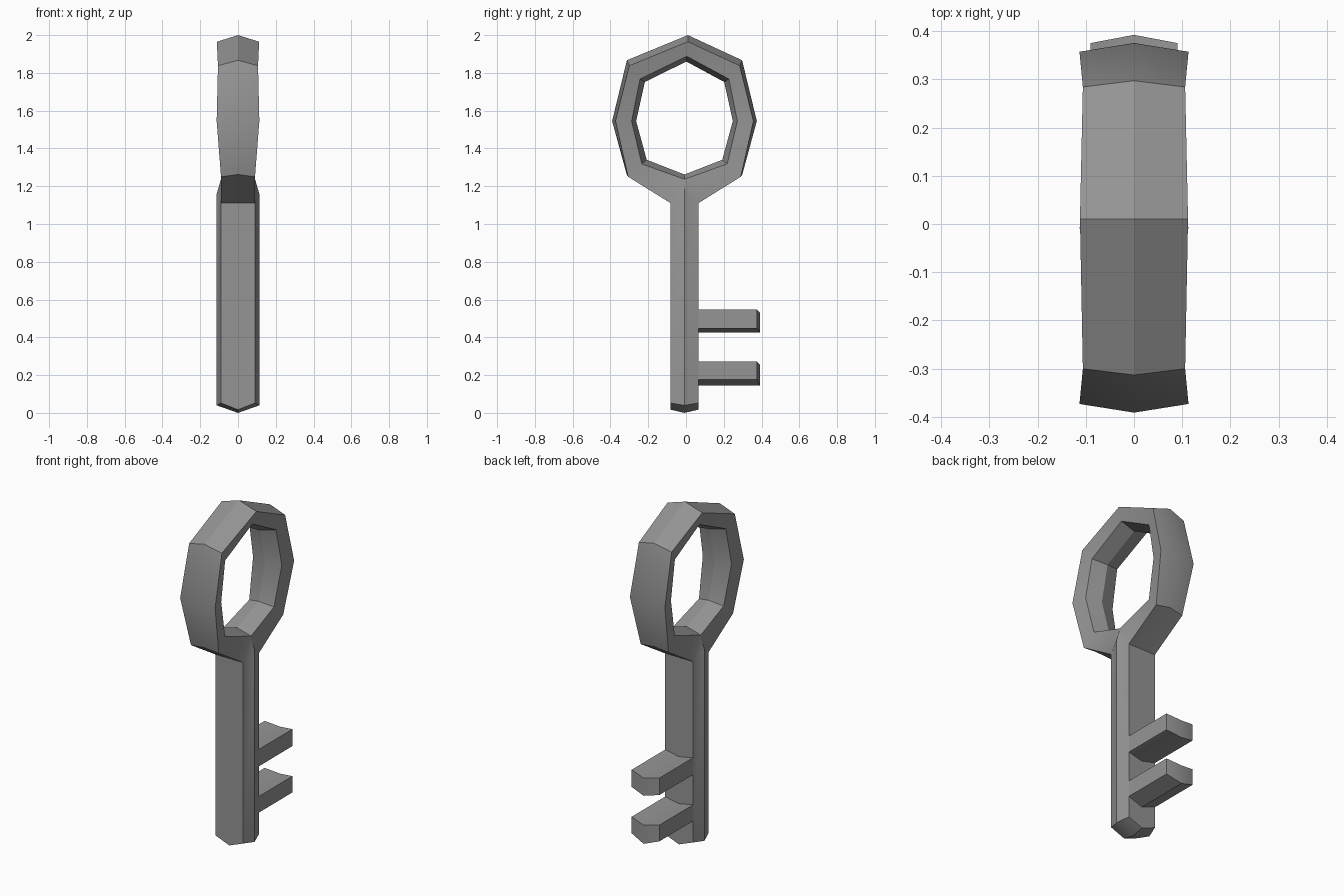
import bpy, bmesh
import math

if "Cube" in bpy.data.objects:
    bpy.data.objects.remove(bpy.data.objects["Cube"])

iron = bpy.data.materials.new("dark_iron")
iron.diffuse_color = (0.3, 0.3, 0.3, 1)
iron.use_nodes = True
iron.node_tree.nodes["Principled BSDF"].inputs["Base Color"].default_value = iron.diffuse_color


def finish(bm, name):
    bmesh.ops.remove_doubles(bm, verts=bm.verts, dist=0.0005)
    bmesh.ops.recalc_face_normals(bm, faces=bm.faces)
    me = bpy.data.meshes.new(name)
    bm.to_mesh(me)
    bm.free()
    me.materials.append(iron)
    ob = bpy.data.objects.new(name, me)
    bpy.context.collection.objects.link(ob)
    bpy.ops.object.select_all(action='DESELECT')
    ob.select_set(True)
    bpy.context.view_layer.objects.active = ob
    bpy.ops.object.shade_smooth_by_angle(angle=math.radians(30))
    return ob


def bridge(bm, a, b):
    n = len(a)
    for i in range(n):
        bm.faces.new((a[i], a[(i + 1) % n], b[(i + 1) % n], b[i]))


bm = bmesh.new()

# Bow: outer ridge, outer edge, inner edge, inner ridge at each station
# (side x outer, side x inner, then y/z pairs), running from neck round to neck
CY = -0.008
inner_bottom = ((CY, 1.237), (CY, 1.262))
right = [
    (0.09, 0.09, (0.065, 1.11), (0.065, 1.11)) + inner_bottom,
    (0.09, 0.08, (0.298, 1.262), (0.29, 1.25), (0.218, 1.318), (0.192, 1.34)),
    (0.113, 0.093, (0.375, 1.545), (0.357, 1.545), (0.272, 1.545), (0.248, 1.545)),
    (0.106, 0.087, (0.297, 1.867), (0.284, 1.838), (0.227, 1.768), (0.202, 1.752)),
]
top = (0.112, 0.09, (CY + 0.018, 2.0), (CY + 0.018, 1.965), (CY + 0.012, 1.888), (CY + 0.01, 1.86))
left = [(s[0], s[1]) + tuple((2 * CY - y, z) for y, z in s[2:]) for s in reversed(right)]


def station(s):
    xo, xi, oc, oe, ie, ic = s
    pts = [(0, *oc), (xo, *oe), (xi, *ie), (0, *ic), (-xi, *ie), (-xo, *oe)]
    return [bm.verts.new(p) for p in pts]


rings = [station(s) for s in right + [top] + left]
for a, b in zip(rings, rings[1:]):
    bridge(bm, a, b)

# Shank: eight-sided bar with side ridges and a blunt pointed foot
y0, y1 = 2 * CY - 0.065, 0.065


def shank_loop(zc, ze, zs):
    pts = [(0, y0, zc), (0.09, y0, ze), (0.113, CY, zs), (0.09, y1, ze),
           (0, y1, zc), (-0.09, y1, ze), (-0.113, CY, zs), (-0.09, y0, ze)]
    return [bm.verts.new(p) for p in pts]


low = shank_loop(0.017, 0.052, 0.04)
high = shank_loop(1.11, 1.11, 1.16)
bridge(bm, low, high)
foot = bm.verts.new((0, CY, 0))
for i in range(8):
    bm.faces.new((low[i], foot, low[(i + 1) % 8]))

# Neck gussets joining the shank to the bow
for i, j in ((1, 2), (2, 3), (5, 6), (6, 7)):
    side = 2 if i < 4 else 4
    bm.faces.new((high[i], high[j], rings[0][side]))
finish(bm, "key_bow_and_shank")


# Teeth: chevron-section bars with a ridged end
def tooth(name, z_top, z_edge, z_low):
    bm = bmesh.new()
    loops = []
    for ye, yc in ((0.055, 0.055), (0.375, 0.392)):
        pts = [(-0.09, ye, z_top), (0, yc, z_top - 0.017), (0.09, ye, z_top),
               (0.09, ye, z_edge), (0, yc, z_low), (-0.09, ye, z_edge)]
        loops.append([bm.verts.new(p) for p in pts])
    bridge(bm, *loops)
    for lp in loops:
        bm.faces.new((lp[0], lp[1], lp[4], lp[5]))
        bm.faces.new((lp[1], lp[2], lp[3], lp[4]))
    finish(bm, name)


tooth("upper_tooth", 0.547, 0.448, 0.426)
tooth("lower_tooth", 0.272, 0.177, 0.145)
